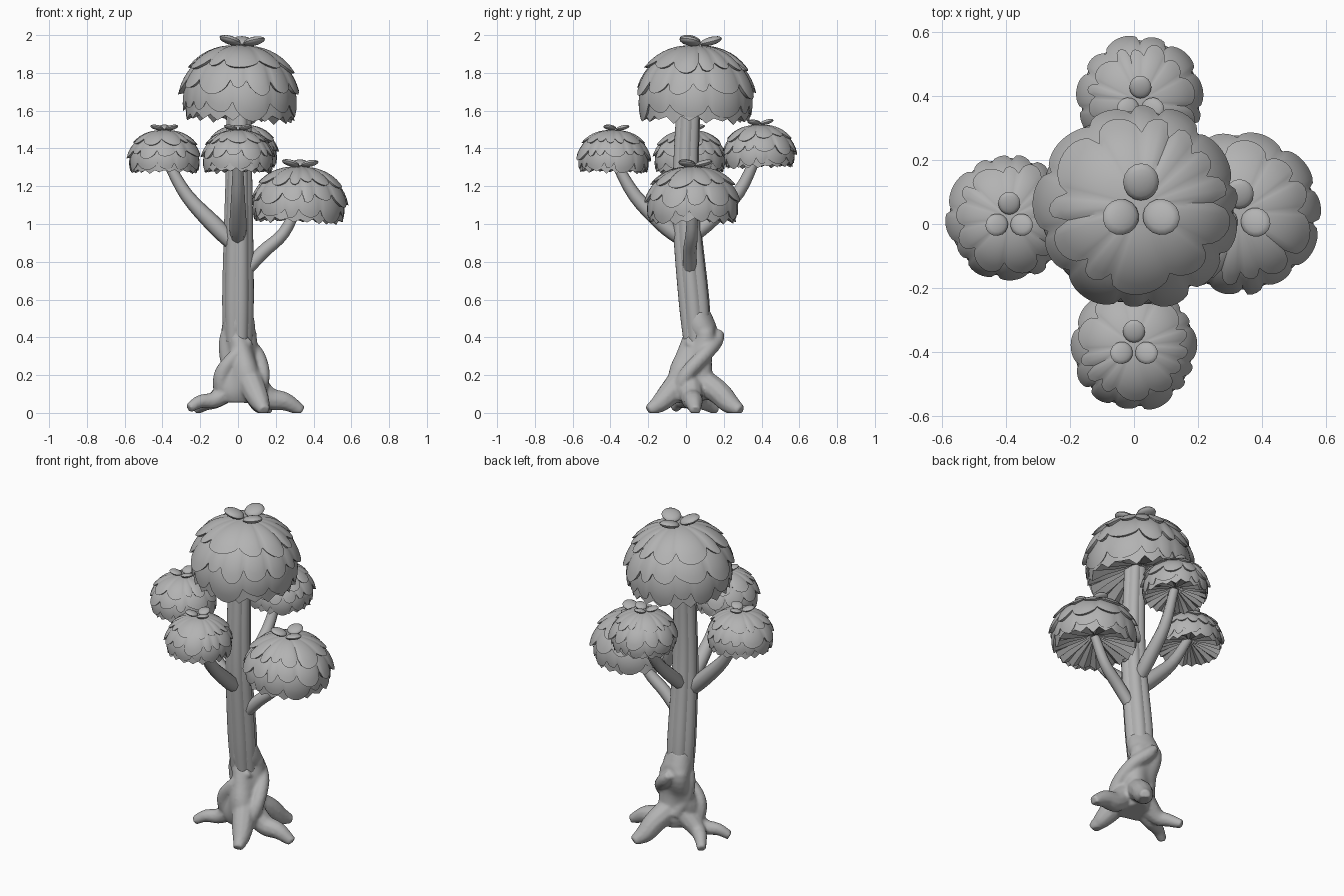
import bpy, bmesh, math, random
from mathutils import Vector, Matrix, Euler

if "Cube" in bpy.data.objects:
    bpy.data.objects.remove(bpy.data.objects["Cube"])

random.seed(4)
grey = bpy.data.materials.new("matte grey")
grey.diffuse_color = (0.45, 0.45, 0.45, 1)
grey.use_nodes = True
grey.node_tree.nodes["Principled BSDF"].inputs["Base Color"].default_value = grey.diffuse_color


def finish(bm, name, angle=35):
    bmesh.ops.recalc_face_normals(bm, faces=bm.faces)
    mesh = bpy.data.meshes.new(name)
    bm.to_mesh(mesh)
    bm.free()
    mesh.materials.append(grey)
    ob = bpy.data.objects.new(name, mesh)
    bpy.context.collection.objects.link(ob)
    bpy.ops.object.select_all(action='DESELECT')
    ob.select_set(True)
    bpy.context.view_layer.objects.active = ob
    bpy.ops.object.shade_smooth_by_angle(angle=math.radians(angle))
    return ob


def bridge(bm, a, b):
    n = len(a)
    for i in range(n):
        bm.faces.new((a[i], a[(i + 1) % n], b[(i + 1) % n], b[i]))


def spline(pts, steps):
    """Catmull-Rom through (x, y, z, radius) points."""
    p = [Vector(q) for q in pts]
    p = [2 * p[0] - p[1]] + p + [2 * p[-1] - p[-2]]
    out = []
    for i in range(1, len(p) - 2):
        a, b, c, d = p[i - 1:i + 3]
        for k in range(steps):
            t = k / steps
            out.append(0.5 * (2 * b + (c - a) * t + (2 * a - 5 * b + 4 * c - d) * t ** 2
                              + (3 * b - a - 3 * c + d) * t ** 3))
    return out + [p[-2]]


def tube(bm, pts, sides, steps=4, shape=lambda a, z: 1.0):
    path = spline(pts, steps)
    rings = []
    for i, q in enumerate(path):
        tan = (path[min(i + 1, len(path) - 1)] - path[max(i - 1, 0)]).to_3d().normalized()
        ref = Vector((0, 1, 0)) if abs(tan.y) < 0.8 else Vector((1, 0, 0))
        u = (ref - tan * ref.dot(tan)).normalized()
        v = tan.cross(u)
        ring = []
        for k in range(sides):
            a = 2 * math.pi * k / sides
            r = q[3] * shape(a, q[2])
            ring.append(bm.verts.new(q.to_3d() + (u * math.cos(a) + v * math.sin(a)) * r))
        if rings:
            bridge(bm, rings[-1], ring)
        rings.append(ring)
    bm.faces.new(rings[0])
    bm.faces.new(rings[-1])


# Trunk: gently leaning, fluted column
bm = bmesh.new()
tube(bm, [(0, .06, .38, .074), (0, .042, .6, .082), (.003, .005, 1.0, .075),
          (.005, 0, 1.3, .068), (.005, .015, 1.66, .064)], 36, 4,
     lambda a, z: .87 + .16 * abs(math.sin(3 * a + .4)) ** .7)
finish(bm, "trunk", 25)

# Twisted base with spreading roots, fused into one skin
bm = bmesh.new()
tube(bm, [(.02, .03, .06, .085), (.02, .025, .12, .112), (.02, .03, .2, .112), (.015, .055, .3, .092),
          (0, .085, .4, .09), (0, .066, .47, .086), (0, .05, .53, .074)], 32, 4,
     lambda a, z: 1 + (.15 * math.cos(3 * a + 9 * z) if z < .42 else .05 * math.cos(3 * a + 9 * z)))
roots = [
    [(.05, .08, .17, .07), (.09, .17, .11, .065), (.12, .23, .05, .055), (.16, .29, .01, .03)],
    [(-.03, .05, .14, .07), (-.12, .06, .07, .048), (-.17, .10, .05, .038), (-.22, .16, .015, .026)],
    [(-.02, .02, .14, .06), (-.12, .0, .07, .045), (-.2, -.03, .06, .036), (-.26, -.06, .025, .026)],
    [(.05, -.01, .2, .07), (.09, -.08, .11, .065), (.12, -.14, .05, .05), (.14, -.2, .012, .028)],
    [(.06, .02, .18, .07), (.16, .03, .08, .06), (.25, .04, .06, .05), (.34, .05, .01, .028)],
]
strands = [
    [(.1, -.05, .08, .04), (.13, .0, .2, .04), (.1, .1, .31, .04), (.03, .16, .38, .038), (-.01, .18, .43, .022)],
    [(-.07, .03, .08, .06), (-.085, -.01, .2, .045), (-.02, -.02, .3, .035), (.06, .03, .38, .03)],
    [(.0, .1, .15, .04), (-.06, .07, .27, .034), (-.065, .06, .4, .034), (-.02, .05, .47, .03)],
]
for path in roots + strands:
    tube(bm, path, 10)
base = finish(bm, "twisted_root_base", 40)
rem = base.modifiers.new("fuse", 'REMESH')
rem.mode = 'VOXEL'
rem.voxel_size = .01
rem.use_smooth_shade = True
smooth = base.modifiers.new("soften", 'SMOOTH')
smooth.iterations = 2
# Flat underside on the ground
bpy.ops.object.modifier_apply(modifier="fuse")
bpy.ops.object.modifier_apply(modifier="soften")
for v in base.data.vertices:
    v.co.z = max(v.co.z, 0)

# Branches
branches = {
    "left_branch": [(-.02, 0, .89, .04), (-.12, .0, .99, .046), (-.27, .01, 1.15, .036), (-.38, .02, 1.34, .026)],
    "right_branch": [(.03, .02, .74, .034), (.13, .02, .85, .036), (.24, .03, .95, .032), (.32, .035, 1.1, .026)],
    "front_branch": [(.0, -.02, .92, .04), (0, -.12, 1.0, .045), (0, -.27, 1.15, .036), (0, -.38, 1.34, .026)],
    "back_branch": [(.0, .03, .93, .036), (.005, .13, 1.02, .042), (.01, .28, 1.17, .034), (.02, .38, 1.37, .026)],
}
for name, path in branches.items():
    bm = bmesh.new()
    tube(bm, path, 8)
    finish(bm, name, 50)


def scallop(n, segs, depth):
    """Uneven leaf-edge drop around the crown, in radians of dome angle."""
    drop = []
    widths = [random.choice((segs - 3, segs, segs + 3)) for _ in range(n)]
    for w in widths:
        d = depth * random.uniform(.6, 1.2) * (.5 + .5 * w / segs)
        skew = random.uniform(.7, 1.4)
        drop += [d * math.sin(math.pi * (k / w) ** skew) ** .6 for k in range(w)]
    return drop


def crown(name, x, y, z, radius, tilt, spin, squash=.92):
    s = radius / .32
    seat = Matrix.Translation((x, y, z)) @ Euler(tilt).to_matrix().to_4x4() \
        @ Matrix.Diagonal((s, s, s * squash, 1))

    def dome(phi, a, off):
        r = .296 * math.sin(phi) ** .92 + off * max(math.sin(phi), .3)
        return bm.verts.new((r * math.cos(a), r * math.sin(a), .12 + .285 * math.cos(phi) + off * math.cos(phi)))

    bm = bmesh.new()
    # Overlapping leaf tiers, each puffed out at its scalloped edge
    for start, end, n, depth, flare in ((3, 48, 12, .24, .027), (36, 73, 13, .24, .03), (62, 96, 13, .23, .018)):
        drop = scallop(n, 8, depth)
        m = len(drop)
        angles = [2 * math.pi * (i / m + n * .37) for i in range(m)]
        rows = []
        for j in range(9):
            t = j / 8
            rows.append([dome(math.radians(start + (end - start) * t) + d * t ** 2.5, a,
                              -.006 + flare * t ** 1.5 * (.5 + .65 * d / depth))
                         for a, d in zip(angles, drop)])
        rows.append([dome(math.radians(end) - .03 + d, a, -.004) for a, d in zip(angles, drop)])
        for a, b in zip(rows, rows[1:]):
            bridge(bm, a, b)
        if start == 3:
            bm.faces.new(rows[0])
    # Pleated skirt and hollow underside
    m = 40
    wob = [random.uniform(-.012, .012) for _ in range(m)]
    rows = []
    for r, h, fold in ((.284, .11, 0), (.284, .014, .016), (.19, .055, .014), (.1, .088, .008), (.02, .12, 0)):
        k = 1 if h < .03 else 0
        rows.append([bm.verts.new(((r + k * wob[i]) * math.cos(2 * math.pi * i / m),
                                   (r + k * wob[i]) * math.sin(2 * math.pi * i / m),
                                   h + fold * (1 if i % 2 else -1) + k * wob[i])) for i in range(m)])
    for a, b in zip(rows, rows[1:]):
        bridge(bm, a, b)
    bm.faces.new(rows[-1])
    bm.transform(seat @ Matrix.Rotation(spin, 4, 'Z'))
    finish(bm, name + "_crown", 35)
    # Three upturned leaf buttons on top
    bm = bmesh.new()
    for k in range(3):
        turn = Matrix.Rotation(math.radians(90 + 120 * k), 4, 'Z')
        place = seat @ turn @ Matrix.Translation((.073, 0, .422)) @ Matrix.Rotation(-.28, 4, 'Y') \
            @ Matrix.Diagonal((.06, .056, .022, 1))
        bmesh.ops.create_uvsphere(bm, u_segments=16, v_segments=8, radius=1, matrix=place)
    finish(bm, name + "_top_leaves", 40)


crown("main", .005, .05, 1.548, .32, (-.02, .04, 0), .2, 1.0)
crown("left", -.39, .02, 1.272, .197, (0, 0, 0), 1.1)
crown("front", 0, -.385, 1.272, .197, (-.02, 0, 0), 2.3)
crown("back", .02, .39, 1.30, .197, (.03, 0, 0), 3.4)
crown("right", .32, .035, 1.01, .257, (0, .03, 0), 4.6)
